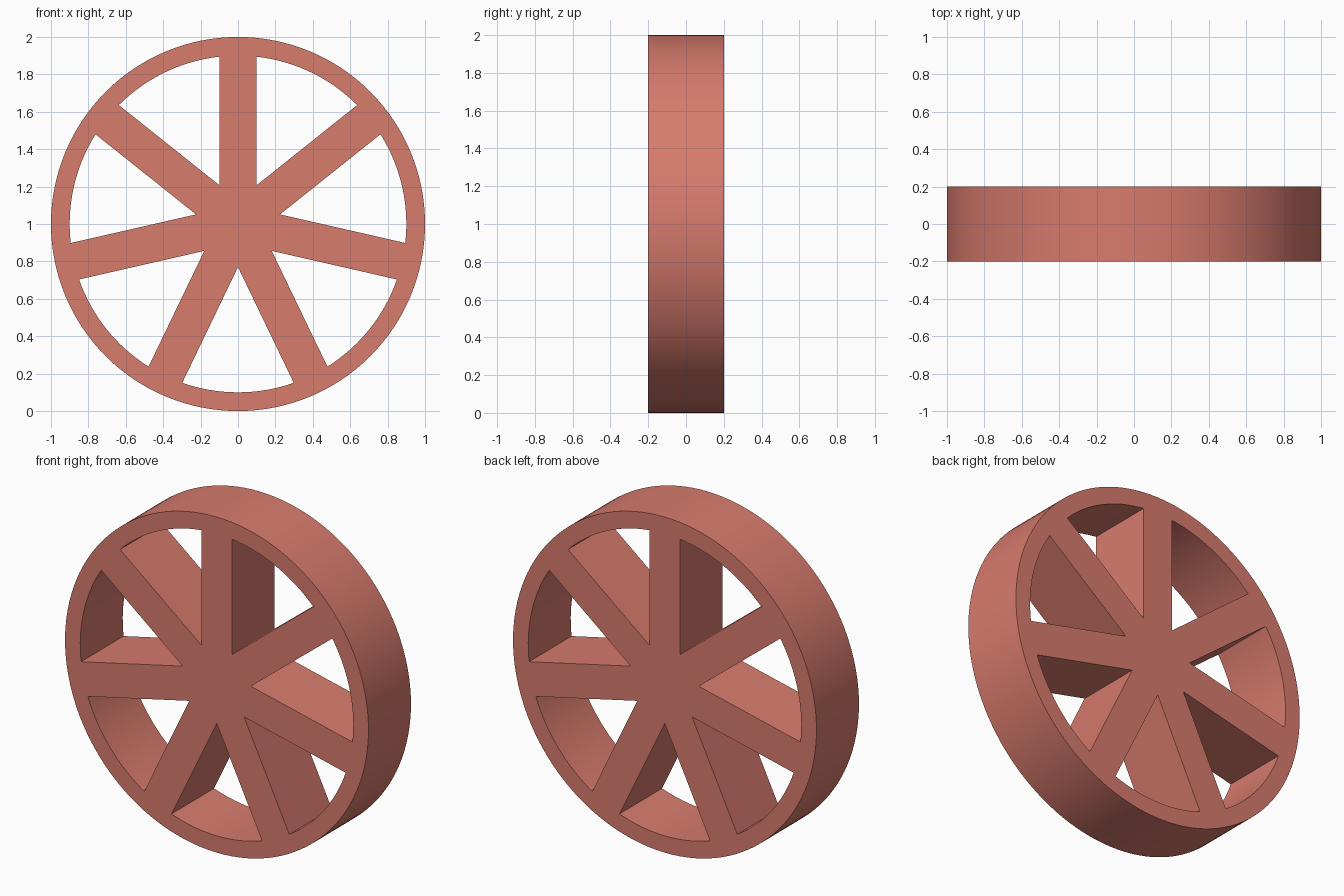
import bpy, bmesh
from math import sin, cos, asin, pi, radians

if "Cube" in bpy.data.objects:
    bpy.data.objects.remove(bpy.data.objects["Cube"])

OUTER, INNER, HALF_SPOKE, HALF_DEPTH, SPOKES = 1.0, 0.9, 0.1, 0.2, 7


def arc(radius, start, end, count):
    """Points along an arc, angle measured from straight up."""
    return [(radius * sin(start + (end - start) * i / count),
             radius * cos(start + (end - start) * i / count)) for i in range(count + 1)]


def add_loop(curve, points):
    spline = curve.splines.new('POLY')
    spline.points.add(len(points) - 1)
    for p, (x, y) in zip(spline.points, points):
        p.co = (x, y, 0, 1)
    spline.use_cyclic_u = True


# Flat wheel profile: rim outline plus the windows between the spokes
curve = bpy.data.curves.new("wheel_profile", 'CURVE')
curve.dimensions = '2D'
curve.fill_mode = 'BOTH'
curve.extrude = HALF_DEPTH
add_loop(curve, arc(OUTER, 0, 2 * pi, 128)[:-1])

step = 2 * pi / SPOKES
edge = asin(HALF_SPOKE / INNER)
tip = HALF_SPOKE / sin(step / 2)
for k in range(SPOKES):
    a = k * step
    window = arc(INNER, a + edge, a + step - edge, 16)
    window.append((tip * sin(a + step / 2), tip * cos(a + step / 2)))
    add_loop(curve, window)

# Stand the wheel upright and turn it into a welded mesh
wheel = bpy.data.objects.new("spoked_wheel", curve)
bpy.context.collection.objects.link(wheel)
wheel.rotation_euler = (pi / 2, 0, 0)
wheel.location = (0, 0, OUTER)
bpy.context.view_layer.objects.active = wheel
wheel.select_set(True)
bpy.ops.object.convert(target='MESH')
wheel = bpy.context.object
bpy.ops.object.transform_apply(location=True, rotation=True, scale=True)

bm = bmesh.new()
bm.from_mesh(wheel.data)
bmesh.ops.remove_doubles(bm, verts=bm.verts, dist=1e-5)
bmesh.ops.recalc_face_normals(bm, faces=bm.faces)
bm.to_mesh(wheel.data)
bm.free()
bpy.ops.object.shade_smooth_by_angle(angle=radians(30))

# Terracotta colour
mat = bpy.data.materials.new("terracotta")
mat.diffuse_color = (0.69, 0.2, 0.155, 1)
mat.use_nodes = True
mat.node_tree.nodes["Principled BSDF"].inputs["Base Color"].default_value = mat.diffuse_color
wheel.data.materials.clear()
wheel.data.materials.append(mat)
